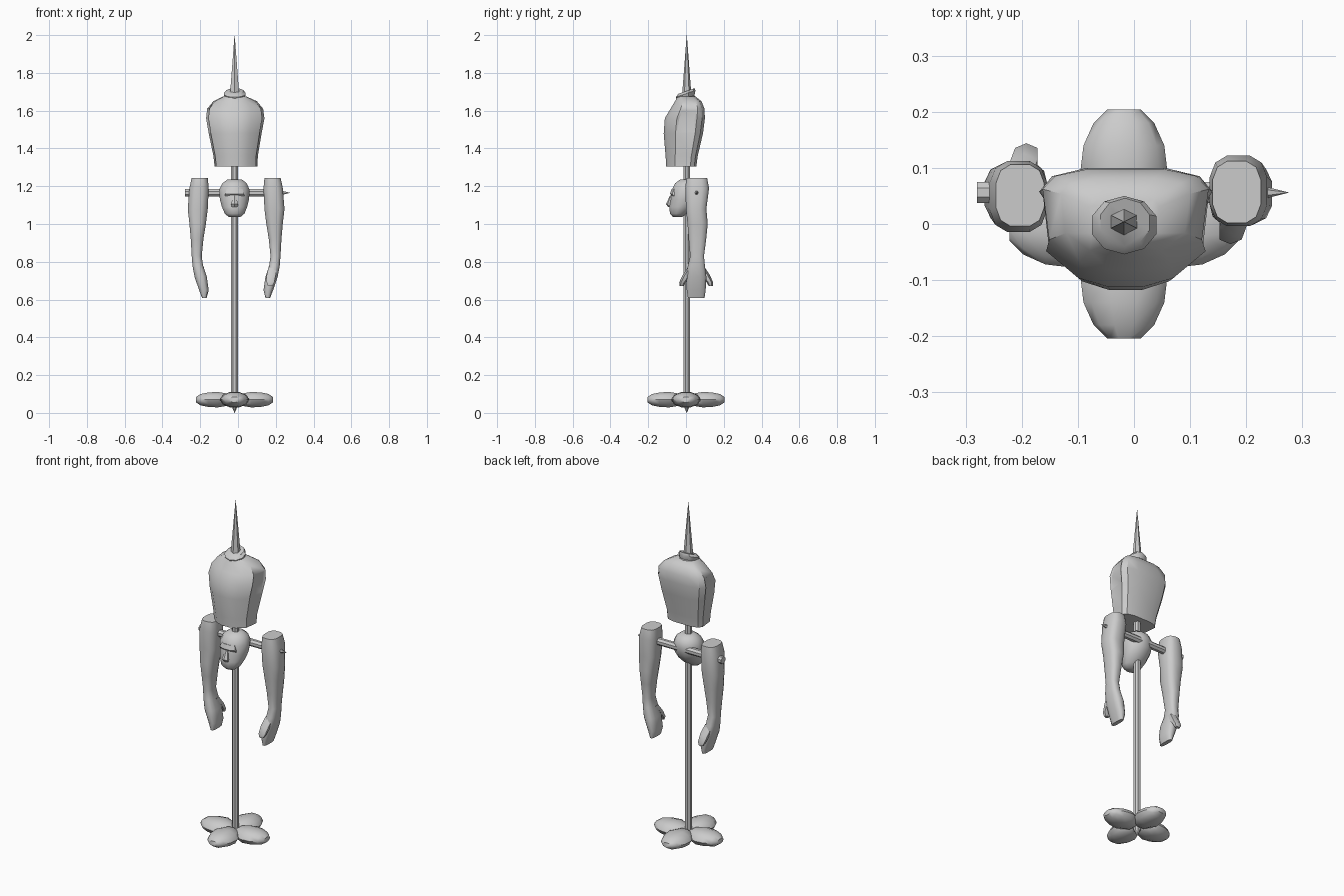
import bpy
import bmesh
from math import pi, sin, cos, radians
from mathutils import Matrix, Vector

cube = bpy.data.objects.get("Cube")
if cube:
    bpy.data.objects.remove(cube, do_unlink=True)

# Single plain grey
GREY = (0.6, 0.6, 0.6, 1)
grey = bpy.data.materials.new("plain_grey")
grey.use_nodes = True
grey.diffuse_color = GREY
grey.node_tree.nodes["Principled BSDF"].inputs["Base Color"].default_value = GREY


def outline(sides, power=1.0):
    """Unit cross-section; a power below one makes it squarer."""
    def bulge(v):
        return abs(v) ** power * (1 if v > 0 else -1)
    angles = [2 * pi * (i + 0.5) / sides for i in range(sides)]
    pts = [(bulge(cos(a)), bulge(sin(a))) for a in angles]
    mx, my = max(p[0] for p in pts), max(p[1] for p in pts)
    return [(x / mx, y / my) for x, y in pts]


def loft(name, rings, shape, matrix=Matrix(), angle=35):
    """Skin rings given as (height, x min, x max, y min, y max)."""
    bm = bmesh.new()
    loops = []
    for z, xa, xb, ya, yb in rings:
        loops.append([bm.verts.new(((xa + xb) / 2 + px * (xb - xa) / 2,
                                    (ya + yb) / 2 + py * (yb - ya) / 2, z))
                      for px, py in shape])
    n = len(shape)
    for low, high in zip(loops, loops[1:]):
        for i in range(n):
            j = (i + 1) % n
            bm.faces.new((low[i], low[j], high[j], high[i]))
    bm.faces.new(loops[0][::-1])
    bm.faces.new(loops[-1])
    bm.transform(matrix)
    bmesh.ops.recalc_face_normals(bm, faces=bm.faces)
    mesh = bpy.data.meshes.new(name)
    bm.to_mesh(mesh)
    bm.free()
    mesh.materials.append(grey)
    obj = bpy.data.objects.new(name, mesh)
    bpy.context.collection.objects.link(obj)
    bpy.ops.object.select_all(action="DESELECT")
    obj.select_set(True)
    bpy.context.view_layer.objects.active = obj
    bpy.ops.object.shade_smooth_by_angle(angle=radians(angle))
    return obj


def round_rings(*pairs):
    return [(z, -r, r, -r, r) for z, r in pairs]


AXIS_X = -0.018
AXIS = Matrix.Translation((AXIS_X, 0.004, 0))
ALONG_X = Matrix.Rotation(pi / 2, 4, "Y")

# Upright pole with pointed ends
loft("pole", round_rings((0.04, 0.018), (1.7, 0.018)), outline(8), AXIS)
loft("top_spike", round_rings((1.69, 0.024), (2, 0.0005)), outline(6), AXIS)
loft("bottom_point", round_rings((0, 0.0005), (0.04, 0.018)), outline(8), AXIS)

# Four pebble-shaped feet around the pole
petal = [(r, -h, h, -w, w) for r, h, w in (
    (0.01, 0.015, 0.025), (0.035, 0.032, 0.055), (0.09, 0.041, 0.078),
    (0.14, 0.038, 0.072), (0.18, 0.03, 0.054), (0.204, 0.014, 0.03))]
for k, side in enumerate(("left", "back", "right", "front")):
    place = Matrix.Translation((AXIS_X, 0, 0.07)) @ Matrix.Rotation(k * pi / 2, 4, "Z")
    loft(side + "_foot", petal, outline(10), place @ ALONG_X, 50)

# Torso: broad flat back, rounded chest, open shoulders
half = [(0.45, 1), (0.85, 0.86), (1, 0.6), (0.92, -0.4), (0.55, -0.85), (0.2, -1)]
chest = half + [(-x, y) for x, y in reversed(half)]
torso = loft("torso", [
    (1.305, -0.124, 0.103, -0.105, 0.055),
    (1.36, -0.13, 0.105, -0.108, 0.062),
    (1.48, -0.155, 0.125, -0.118, 0.09),
    (1.56, -0.169, 0.14, -0.112, 0.1),
    (1.61, -0.163, 0.133, -0.082, 0.098),
    (1.65, -0.13, 0.1, -0.058, 0.082),
    (1.675, -0.08, 0.045, -0.045, 0.05)], chest)

# Shallow arm sockets on both sides of the torso
bm = bmesh.new()
bm.from_mesh(torso.data)
for sign in (-1, 1):
    socket = [f for f in bm.faces
              if f.normal.x * sign > 0.8 and 1.48 < f.calc_center_median().z < 1.62]
    if socket:
        bmesh.ops.inset_region(bm, faces=socket, thickness=0.012, depth=-0.006)
bm.to_mesh(torso.data)
bm.free()

# Neck stump, cut at a slant
slant = Matrix()
slant[2][1] = 0.35
loft("neck", [
    (1.63, -0.08, 0.045, -0.05, 0.06),
    (1.665, -0.065, 0.032, -0.045, 0.045),
    (1.69, -0.075, 0.04, -0.054, 0.05),
    (1.703, -0.06, 0.028, -0.04, 0.046)], outline(10), slant)

# Head threaded on the pole
loft("head", [
    (1.038, -0.05, 0.014, -0.07, -0.02),
    (1.055, -0.07, 0.034, -0.085, 0.005),
    (1.09, -0.085, 0.048, -0.088, 0.045),
    (1.13, -0.096, 0.058, -0.08, 0.07),
    (1.18, -0.1, 0.062, -0.076, 0.08),
    (1.215, -0.083, 0.047, -0.058, 0.068),
    (1.236, -0.055, 0.02, -0.03, 0.04)], outline(12), angle=50)
loft("nose", [
    (1.09, -0.034, -0.002, -0.095, -0.07),
    (1.105, -0.036, 0, -0.106, -0.07),
    (1.15, -0.026, -0.01, -0.085, -0.07)], outline(6))
loft("brow", [
    (1.148, -0.07, 0.034, -0.074, -0.04),
    (1.16, -0.068, 0.032, -0.085, -0.04),
    (1.185, -0.06, 0.024, -0.076, -0.04)], outline(8))

# Cross bar through the arms, with a pointed end
bar_place = Matrix.Translation((0, 0.056, 1.165)) @ ALONG_X
loft("cross_bar", round_rings((-0.28, 0.019), (0.2, 0.019)), outline(8), bar_place)
loft("bar_spike", round_rings((0.2, 0.019), (0.275, 0.0005)), outline(6), bar_place)

# Hanging arms; the second is the first turned half way round
arm = [
    (1.243, 0.14, 0.226, 0.002, 0.112),
    (1.19, 0.135, 0.237, -0.004, 0.122),
    (1.08, 0.14, 0.246, 0, 0.108),
    (1, 0.15, 0.237, 0.008, 0.115),
    (0.92, 0.163, 0.23, 0.014, 0.107),
    (0.83, 0.172, 0.225, 0.022, 0.095),
    (0.78, 0.165, 0.221, 0.01, 0.1),
    (0.72, 0.145, 0.21, 0.002, 0.108),
    (0.65, 0.135, 0.186, 0.004, 0.104),
    (0.608, 0.146, 0.17, 0.01, 0.098)]
thumb = [
    (0.775, 0.162, 0.207, 0.012, 0.06),
    (0.73, 0.152, 0.2, -0.018, 0.03),
    (0.69, 0.152, 0.192, -0.036, -0.002),
    (0.672, 0.158, 0.182, -0.034, -0.012)]
centre = Vector((-0.01, 0.054, 0))
half_turn = (Matrix.Translation(centre) @ Matrix.Rotation(pi, 4, "Z")
             @ Matrix.Translation(-centre))
for side, place in (("left", Matrix()), ("right", half_turn)):
    loft(side + "_arm", arm, outline(12, 0.7), place, 50)
    loft(side + "_thumb", thumb, outline(6), place, 50)
